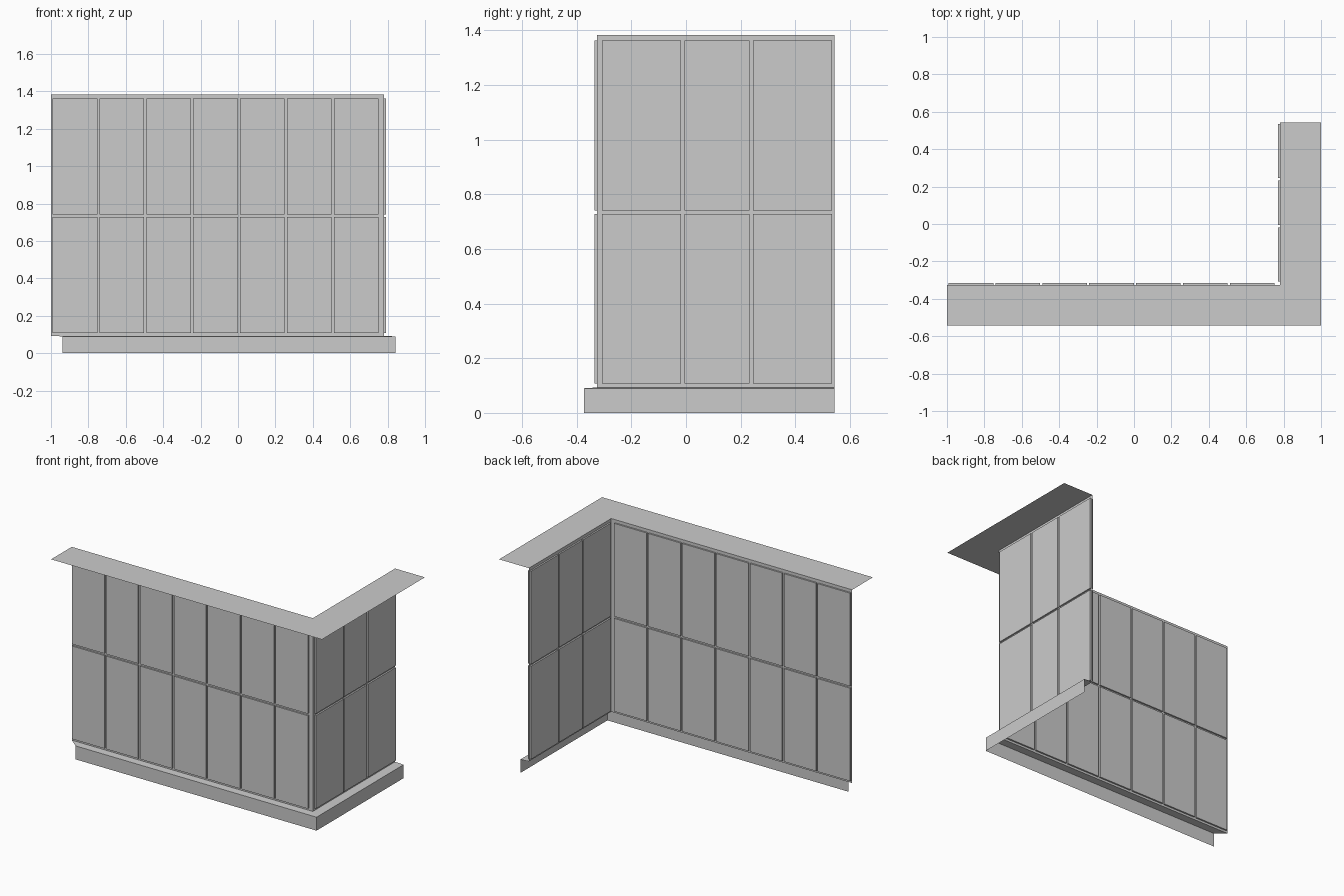
import bpy, bmesh

if "Cube" in bpy.data.objects:
    bpy.data.objects.remove(bpy.data.objects["Cube"])

# Plan-view paths: left end -> outer corner -> back end
WALL = [(-1, -0.325), (0.78, -0.325), (0.78, 0.543)]
EAVE = [(-1, -0.543), (1, -0.543), (1, 0.543)]
CURB = [(-0.938, -0.374), (0.842, -0.374), (0.842, 0.543)]
Z_FLOOR, Z_ROOF = 0.093, 1.383


def finish(name, bm):
    mesh = bpy.data.meshes.new(name)
    bm.to_mesh(mesh)
    bm.free()
    obj = bpy.data.objects.new(name, mesh)
    bpy.context.collection.objects.link(obj)
    return obj


def strip(name, path_a, za, path_b, zb):
    """Ribbon of quads between two plan paths."""
    bm = bmesh.new()
    a = [bm.verts.new((x, y, za)) for x, y in path_a]
    b = [bm.verts.new((x, y, zb)) for x, y in path_b]
    for i in range(len(a) - 1):
        bm.faces.new((a[i], a[i + 1], b[i + 1], b[i]))
    return finish(name, bm)


def add_box(bm, lo, hi):
    geo = bmesh.ops.create_cube(bm, size=1)
    for v in geo["verts"]:
        for k in range(3):
            v.co[k] = lo[k] if v.co[k] < 0 else hi[k]


# Thin sheets: wall, flat roof overhang, floor ledge and curb
strip("wall", WALL, Z_FLOOR, WALL, Z_ROOF)
strip("roof_overhang", EAVE, Z_ROOF, WALL, Z_ROOF)
strip("floor_ledge", CURB, 0.09, WALL, Z_FLOOR)
strip("curb", CURB, 0, CURB, 0.09)

# Panels stand proud of both sides of the wall, in two rows
ROWS = [(0.107, 0.728), (0.741, 1.362)]
HALF = 0.0105
GAP = 0.012

front = bmesh.new()
for z0, z1 in ROWS:
    for i in range(7):
        x0 = -0.991 + i * 0.2505
        add_box(front, (x0, -0.325 - HALF, z0), (x0 + 0.2505 - GAP, -0.325 + HALF, z1))
finish("front_panels", front)

side = bmesh.new()
for z0, z1 in ROWS:
    for y0, y1 in [(-0.308, -0.018), (-0.006, 0.233), (0.245, 0.535)]:
        add_box(side, (0.78 - HALF, y0, z0), (0.78 + HALF, y1, z1))
finish("side_panels", side)
